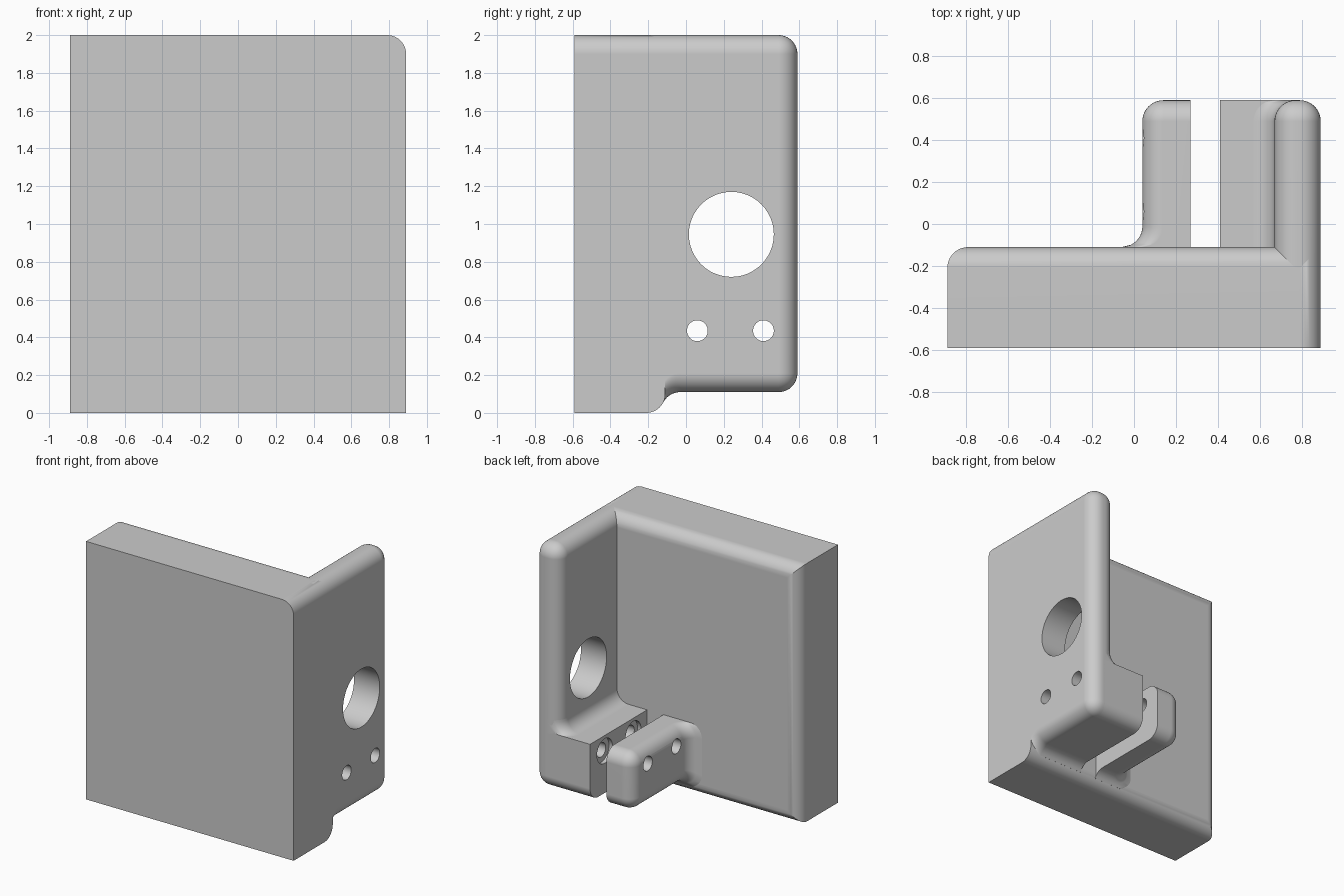
import bpy, bmesh, math
from mathutils import Vector, Matrix

if "Cube" in bpy.data.objects:
    bpy.data.objects.remove(bpy.data.objects["Cube"], do_unlink=True)

R = 0.1            # common rounding radius
SEG = 10
X, Y0, Y1, TOP = 0.89, -0.59, 0.59, 2.0
PLATE_BACK = -0.11
LOW, LUG_TOP = 0.11, 0.555

grey = bpy.data.materials.new("light_grey")
grey.use_nodes = True
grey.diffuse_color = (0.6, 0.6, 0.6, 1)
grey.node_tree.nodes["Principled BSDF"].inputs["Base Color"].default_value = (0.6, 0.6, 0.6, 1)


def make_object(name, bm):
    bmesh.ops.recalc_face_normals(bm, faces=bm.faces)
    mesh = bpy.data.meshes.new(name)
    bm.to_mesh(mesh)
    bm.free()
    mesh.materials.append(grey)
    ob = bpy.data.objects.new(name, mesh)
    bpy.context.collection.objects.link(ob)
    return ob


def box(name, lo, hi, rounded):
    """Box whose edges are rounded where the rule says so; the rule gets the
    edge middle as -1, 0 or 1 along each axis."""
    lo, hi = Vector(lo), Vector(hi)
    bm = bmesh.new()
    bmesh.ops.create_cube(bm, size=2)
    edges = []
    for e in bm.edges:
        mid = (e.verts[0].co + e.verts[1].co) / 2
        if rounded(*[round(c) for c in mid]):
            edges.append(e)
    for v in bm.verts:
        v.co = [(a + b) / 2 + c * (b - a) / 2 for a, b, c in zip(lo, hi, v.co)]
    bmesh.ops.bevel(bm, geom=edges, offset=R, offset_type='OFFSET', segments=SEG,
                    profile=0.5, affect='EDGES', clamp_overlap=False)
    return make_object(name, bm)


def loft(name, sections):
    """Skin a list of equally long point rings and cap both ends."""
    bm = bmesh.new()
    rings = [[bm.verts.new(p) for p in s] for s in sections]
    n = len(rings[0])
    for a, b in zip(rings, rings[1:]):
        for i in range(n):
            j = (i + 1) % n
            bm.faces.new((a[i], a[j], b[j], b[i]))
    bm.faces.new(rings[0])
    bm.faces.new(rings[-1])
    return make_object(name, bm)


def arc(cx, cz, a0, a1, r=R):
    steps = [math.radians(a0 + (a1 - a0) * i / SEG) for i in range(SEG + 1)]
    return [(cx + r * math.cos(a), cz + r * math.sin(a)) for a in steps]


def sag(t):
    """Depth of a quarter round at distance t from its centre."""
    t = min(max(t, 0), R)
    return R - math.sqrt(R * R - t * t)


def cut(ob, cutters):
    bpy.context.view_layer.objects.active = ob
    for c in cutters:
        m = ob.modifiers.new("hole", 'BOOLEAN')
        m.operation = 'DIFFERENCE'
        m.solver = 'EXACT'
        m.object = c
        bpy.ops.object.modifier_apply(modifier=m.name)


def hole(name, x0, x1, y, z, r):
    bm = bmesh.new()
    place = Matrix.Translation(((x0 + x1) / 2, y, z)) @ Matrix.Rotation(math.pi / 2, 4, 'Y')
    bmesh.ops.create_cone(bm, cap_ends=True, segments=48, radius1=r, radius2=r,
                          depth=x1 - x0, matrix=place)
    ob = make_object(name, bm)
    ob.hide_render = True
    return ob


# Main plate: back edges rounded on top, bottom and one side
plate = box("front_plate", (-X, Y0, 0), (X, PLATE_BACK, TOP),
            lambda x, y, z: (y == 1 and x != 1) or (x == 1 and z == 1))

# Side wall, rounded on all free edges
wall = box("side_wall", (0.67, -0.25, LOW), (X, Y1, TOP), lambda x, y, z: y != -1)

# Clamp block on the wall and separate clamp lug
block = box("clamp_block", (0.41, -0.25, LOW), (0.78, Y1, LUG_TOP),
            lambda x, y, z: y == 1 and z == -1)
lug = box("clamp_lug", (0.04, -0.25, LOW), (0.27, Y1, LUG_TOP),
          lambda x, y, z: y != -1 and (x == -1 or (y == 1 and z != 0)))

# Root fillets where lug and block meet the plate
ys = [-0.16, -0.12] + [-0.11 + 0.105 * i / SEG for i in range(SEG + 1)]


def under(y):
    return LOW - sag(-0.031 - max(y, -0.12))


lug_root, block_root = [], []
for y in ys:
    z, x = under(y), 0.04 - sag(-0.01 - y)
    ring = [(0.27, LUG_TOP)] + arc(x + R, LUG_TOP - R, 90, 180)
    ring += arc(x + R, z + R, 180, 270) + [(0.27, z)]
    lug_root.append([(px, y, pz) for px, pz in ring])
    ring = [(0.41, 0.4), (0.41, z)] + arc(X - R, z + R, -90, 0) + [(X, 0.4)]
    block_root.append([(px, y, pz) for px, pz in ring])
loft("lug_root_fillet", lug_root)
loft("block_root_fillet", block_root)

# Fillet between block top and wall, following the wall's rounded back edge
sections = []
for y in [-0.2] + [Y1 - R + R * i / SEG for i in range(SEG + 1)]:
    x = 0.67 + sag(y - (Y1 - R))
    ring = arc(x - R, LUG_TOP + R, -90, 0)
    ring += [(x + 0.01, LUG_TOP + R), (x + 0.01, LUG_TOP - 0.02), (x - R, LUG_TOP - 0.02)]
    sections.append([(px, y, pz) for px, pz in ring])
loft("block_wall_fillet", sections)

# Large opening, two screw holes and shallow counterbores
opening = hole("opening_cutter", 0.5, 1, 0.24, 0.945, 0.225)
screws = [hole("screw_cutter", -0.2, 1.1, y, 0.435, 0.055) for y in (0.06, 0.41)]
bores = [hole("bore_cutter", 0.36, 0.44, y, 0.435, 0.095) for y in (0.06, 0.41)]
cut(wall, [opening] + screws)
cut(block, bores + screws)
cut(lug, screws)
for c in [opening] + screws + bores:
    bpy.data.objects.remove(c, do_unlink=True)

# Smooth rounds, crisp edges
parts = [o for o in bpy.context.collection.objects if o.type == 'MESH' and grey.name in o.data.materials]
for o in bpy.context.view_layer.objects:
    o.select_set(o in parts)
bpy.context.view_layer.objects.active = plate
bpy.ops.object.shade_smooth_by_angle(angle=math.radians(30))
for o in parts:
    w = o.modifiers.new("even_shading", 'WEIGHTED_NORMAL')
    w.keep_sharp = True
